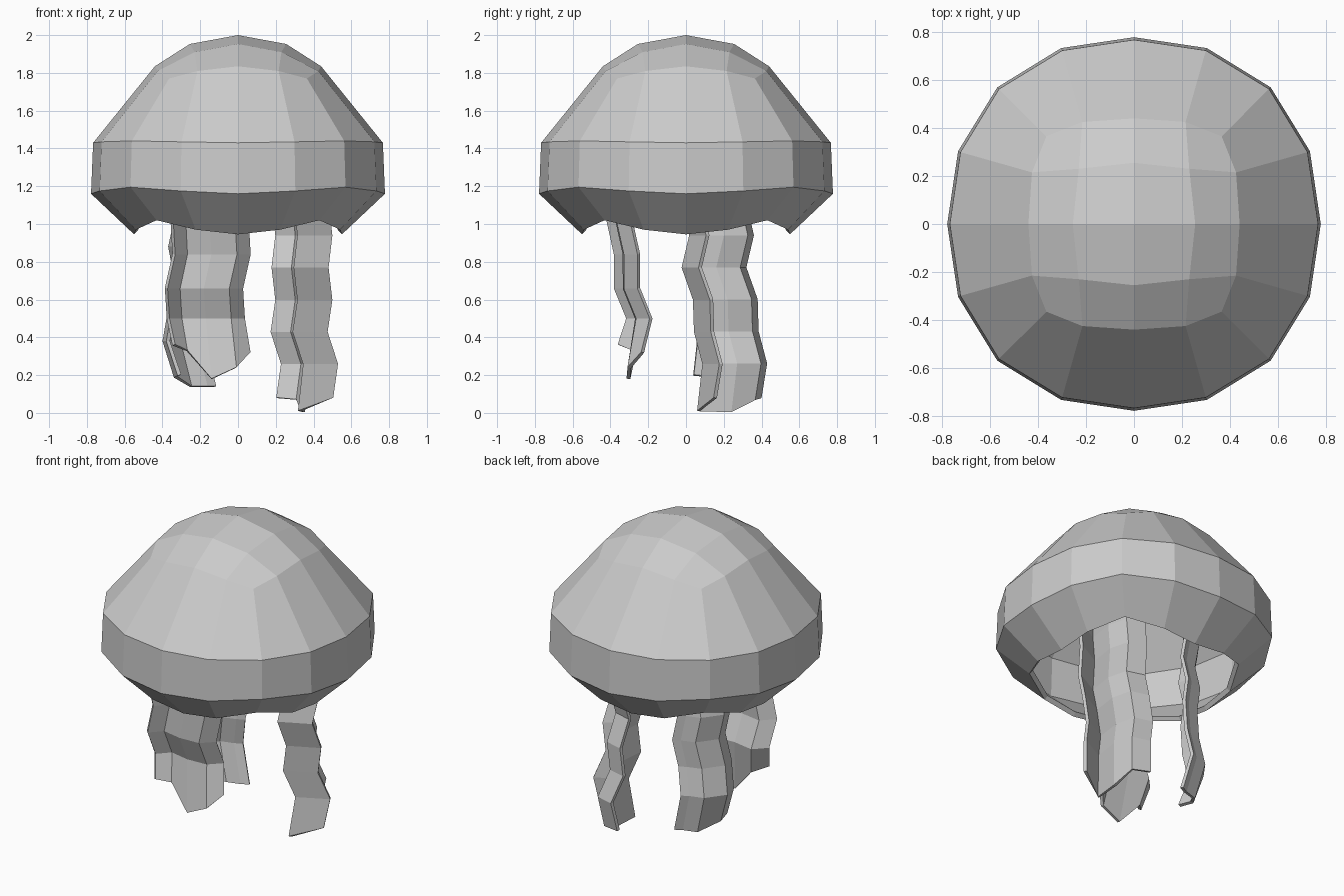
import bpy, bmesh
from math import atan2, cos, sin, pi, tau

if "Cube" in bpy.data.objects:
    bpy.data.objects.remove(bpy.data.objects["Cube"])


def finish(name, bm, thickness, offset):
    mesh = bpy.data.meshes.new(name)
    bm.to_mesh(mesh)
    bm.free()
    obj = bpy.data.objects.new(name, mesh)
    bpy.context.collection.objects.link(obj)
    mod = obj.modifiers.new("Thickness", 'SOLIDIFY')
    mod.thickness = thickness
    mod.offset = offset
    return obj


# Bell: a 4x4 rounded crown with three 16-sided rings below it
def make_bell():
    bm = bmesh.new()
    bmesh.ops.create_grid(bm, x_segments=4, y_segments=4, size=2)
    # crown shape by grid distance: (larger coordinate, smaller coordinate, height)
    crown = {(0, 0): (0, 0, 2), (1, 0): (.255, 0, 1.953), (1, 1): (.23, .23, 1.91),
             (2, 0): (.44, 0, 1.835), (2, 1): (.425, .215, 1.81), (2, 2): (.365, .365, 1.77)}
    border = []
    for v in bm.verts:
        i, j = round(v.co.x), round(v.co.y)
        a, b = abs(i), abs(j)
        big, small, z = crown[max(a, b), min(a, b)]
        x, y = (big, small) if a >= b else (small, big)
        v.co = (x if i >= 0 else -x, y if j >= 0 else -y, z)
        if max(a, b) == 2:
            border.append(v)
    border.sort(key=lambda v: round(atan2(v.co.y, v.co.x) % tau, 4))
    # (radius, height) at axis, between, and diagonal
    rings = [[(.767, 1.43), (.782, 1.435), (.795, 1.44)],
             [(.778, 1.16), (.793, 1.175), (.805, 1.195)],
             [(.55, .945), (.585, .97), (.61, 1.02)]]
    upper = border
    for ring in rings:
        lower = []
        for k in range(16):
            r, z = ring[(0, 1, 2, 1)[k % 4]]
            t = k * pi / 8
            lower.append(bm.verts.new((r * cos(t), r * sin(t), z)))
        for k in range(16):
            n = (k + 1) % 16
            bm.faces.new((upper[k], lower[k], lower[n], upper[n]))
        upper = lower
    finish("bell", bm, 0.03, -1)


# Tentacle: a wavy folded strip with one flared edge, hanging from inside the bell
def make_tentacle(name, section, waves, tip_shift, tip_heights):
    bm = bmesh.new()
    rows = [[bm.verts.new((x + dx, y + dy, z)) for x, y in section] for z, dx, dy in waves]
    rows.append([bm.verts.new((x + tip_shift[0], y + tip_shift[1], z))
                 for (x, y), z in zip(section, tip_heights)])
    for up, low in zip(rows, rows[1:]):
        for k in range(len(section) - 1):
            bm.faces.new((up[k], low[k], low[k + 1], up[k + 1]))
    finish(name, bm, 0.02, 0)


make_bell()

make_tentacle("front_tentacle",
              [(-.34, -.375), (-.27, -.30), (-.14, -.325), (-.01, -.32), (.06, -.25)],
              [(1.35, 0, 0), (1.18, 0, .02), (1.02, -.01, -.04), (.84, 0, 0),
               (.66, -.04, .0), (.5, -.03, .065)],
              (0, .02), [.36, .33, .18, .24, .32])

make_tentacle("right_tentacle",
              [(.475, .075), (.30, -.015), (.32, .16), (.29, .28), (.18, .31)],
              [(1.35, .02, .03), (1.12, 0, 0), (.94, .02, .04), (.77, 0, 0),
               (.6, .02, .06), (.43, -.005, .065), (.26, .05, .11)],
              (.025, .08), [.08, .01, .005, .07, .08])

make_tentacle("back_left_tentacle",
              [(-.17, .29), (-.215, .265), (-.30, .24), (-.38, .13), (-.36, .04)],
              [(1.35, .03, .02), (1.18, .02, 0), (1.02, .05, .0), (.88, .02, .01),
               (.72, .05, .02), (.55, .02, 0), (.38, -.01, .02)],
              (.05, 0), [.14, .14, .14, .19, .2])
